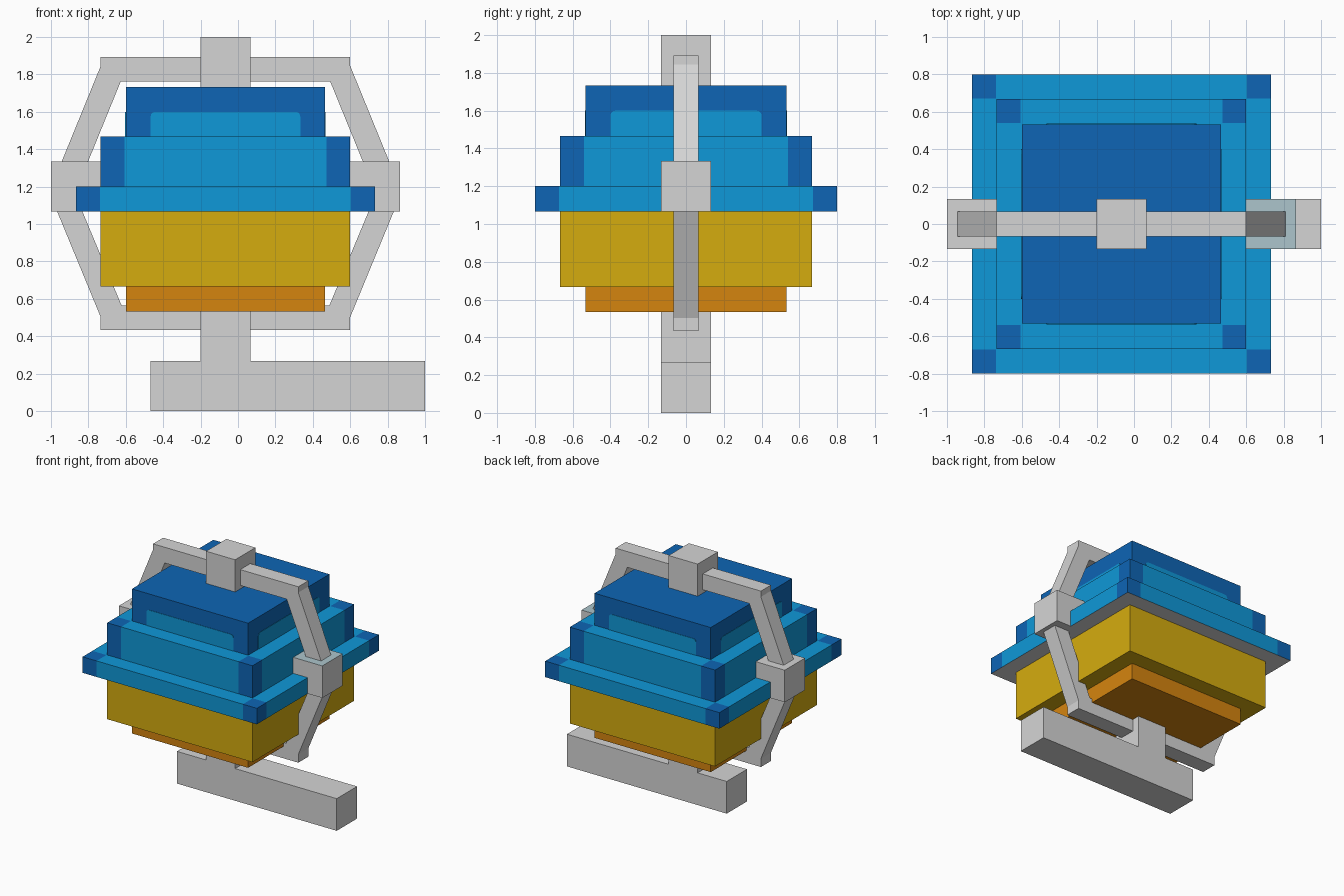
import bpy, bmesh, math
from mathutils import Matrix, Vector

cube = bpy.data.objects.get("Cube")
if cube:
    bpy.data.objects.remove(cube, do_unlink=True)

CX = -0.067  # centre line of the lantern body


def srgb(r, g, b):
    def lin(c):
        c /= 255
        return c / 12.92 if c <= 0.04045 else ((c + 0.055) / 1.055) ** 2.4
    return (lin(r), lin(g), lin(b), 1)


def material(name, *rgb):
    m = bpy.data.materials.new(name)
    m.use_nodes = True
    m.diffuse_color = srgb(*rgb)
    m.node_tree.nodes["Principled BSDF"].inputs["Base Color"].default_value = srgb(*rgb)
    return m


GREY = material("light grey", 213, 213, 213)
PALE = material("pale blue grey", 172, 197, 204)
LIGHT = material("light blue", 15, 152, 216)
DARK = material("dark blue", 14, 101, 181)
YELLOW = material("yellow", 213, 172, 15)
ORANGE = material("orange", 213, 133, 15)


def finish(name, bm, mats):
    bmesh.ops.recalc_face_normals(bm, faces=bm.faces[:])
    me = bpy.data.meshes.new(name)
    bm.to_mesh(me)
    bm.free()
    for m in mats:
        me.materials.append(m)
    ob = bpy.data.objects.new(name, me)
    bpy.context.collection.objects.link(ob)
    return ob


def box_mesh(x0, x1, hy, z0, z1):
    bm = bmesh.new()
    mat = (Matrix.Translation(((x0 + x1) / 2, 0, (z0 + z1) / 2))
           @ Matrix.Diagonal((x1 - x0, 2 * hy, z1 - z0, 1)))
    bmesh.ops.create_cube(bm, size=1, matrix=mat)
    return bm


def box(name, x0, x1, hy, z0, z1, mat):
    return finish(name, box_mesh(x0, x1, hy, z0, z1), [mat])


def corner_tier(name, half, z0, z1, corner=0.128):
    """Square tier with dark corners and a grey underside."""
    bm = box_mesh(CX - half, CX + half, half, z0, z1)
    inner = half - corner
    for s in (-1, 1):
        for co, no in (((CX + s * inner, 0, 0), (1, 0, 0)), ((0, s * inner, 0), (0, 1, 0))):
            bmesh.ops.bisect_plane(bm, geom=bm.verts[:] + bm.edges[:] + bm.faces[:],
                                   plane_co=co, plane_no=no)
    bm.normal_update()
    for f in bm.faces:
        c = f.calc_center_median()
        if f.normal.z < -0.5:
            f.material_index = 2
        elif abs(c.x - CX) > inner and abs(c.y) > inner:
            f.material_index = 1
    return finish(name, bm, [LIGHT, DARK, GREY])


def prism(name, pts, hy, mat):
    """Extrude an x-z outline along y."""
    bm = bmesh.new()
    f = bm.faces.new([bm.verts.new((x, -hy, z)) for x, z in pts])
    ext = bmesh.ops.extrude_face_region(bm, geom=[f])["geom"]
    bmesh.ops.translate(bm, vec=(0, 2 * hy, 0),
                        verts=[v for v in ext if isinstance(v, bmesh.types.BMVert)])
    return finish(name, bm, [mat])


# Stacked lantern body
box("body_foot", CX - 0.533, CX + 0.533, 0.533, 0.533, 0.667, ORANGE)
box("body_glass", CX - 0.667, CX + 0.667, 0.667, 0.667, 1.067, YELLOW)
corner_tier("roof_brim", 0.8, 1.067, 1.2)
corner_tier("roof_middle", 0.667, 1.2, 1.467)
box("roof_cap", CX - 0.533, CX + 0.533, 0.533, 1.467, 1.733, DARK)

# Light panels with rounded upper corners on the four sides of the cap
r = 0.025
panel = [(-0.4, 1.467)]
for cx, a0 in ((-0.4 + r, 180), (0.4 - r, 90)):
    panel += [(cx + r * math.cos(math.radians(a0 - a)),
               1.6 - r + r * math.sin(math.radians(a0 - a))) for a in (0, 30, 60, 90)]
panel.append((0.4, 1.467))
for i, side in enumerate(("front", "left", "back", "right")):
    ob = prism("cap_panel_" + side, panel, 0.003, LIGHT)
    ob.data.transform(Matrix.Translation((CX, 0, 0)) @ Matrix.Rotation(math.radians(90 * i), 4, 'Z')
                      @ Matrix.Translation((0, -0.533, 0)))

# Frame arms, as outlines relative to the centre line on the +x side
upper = [(0.13, 1.893), (0.667, 1.893), (0.667, 1.845), (0.876, 1.333),
         (0.735, 1.333), (0.56, 1.762), (0.13, 1.762)]
lower = [(0.13, 0.433), (0.667, 0.433), (0.667, 0.502), (0.9, 1.067),
         (0.765, 1.067), (0.555, 0.563), (0.13, 0.563)]
for side, s in (("left", 1), ("right", -1)):
    for part, pts in (("upper", upper), ("lower", lower)):
        prism(f"{part}_arm_{side}", [(CX + s * x, z) for x, z in pts], 0.066, GREY)

# Frame blocks
box("top_block", -0.2, 0.067, 0.133, 1.733, 2.0, GREY)
box("side_block_right", -1.0, -0.733, 0.133, 1.067, 1.333, GREY)
block = box("side_block_left", 0.6, 0.867, 0.133, 1.067, 1.333, GREY)
block.data.materials.append(PALE)
for p in block.data.polygons:
    if p.normal.z > 0.5:
        p.material_index = 1

# Stand: post on a long offset foot
prism("stand", [(-0.467, 0), (1.0, 0), (1.0, 0.267), (0.067, 0.267), (0.067, 0.533),
                (-0.2, 0.533), (-0.2, 0.267), (-0.467, 0.267)], 0.133, GREY)
